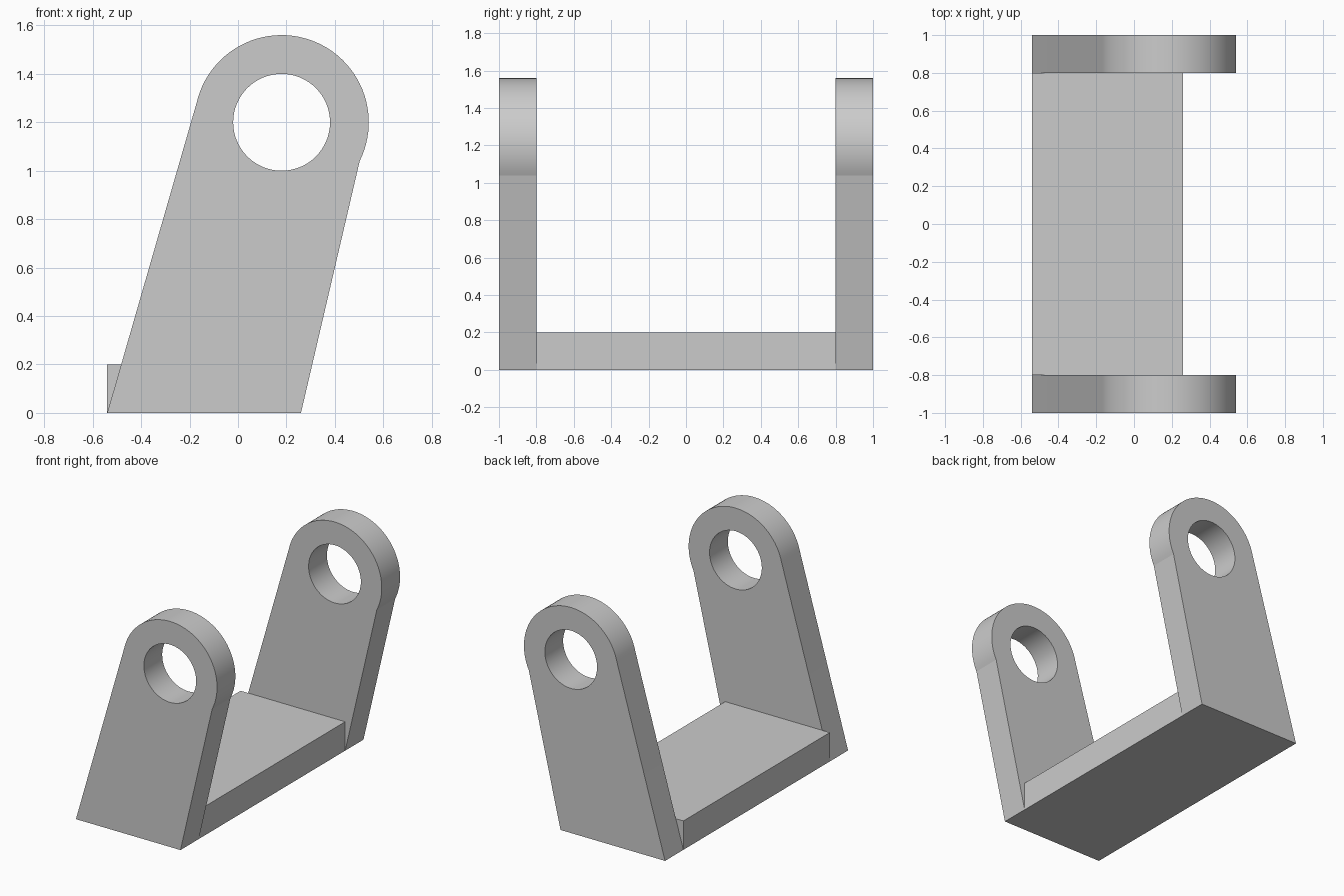
import bpy, bmesh
from math import cos, sin, radians
from mathutils import Matrix

if "Cube" in bpy.data.objects:
    bpy.data.objects.remove(bpy.data.objects["Cube"])

CX, CZ, OUTER_R, HOLE_R = 0.18, 1.2, 0.36, 0.2


def arc(radius, start, end, steps):
    """Points on an arc around the pivot, angles in degrees, ends included."""
    angles = [radians(start + (end - start) * i / steps) for i in range(steps + 1)]
    return [(CX + radius * cos(a), CZ + radius * sin(a)) for a in angles]


def add_object(name, bm):
    bmesh.ops.recalc_face_normals(bm, faces=bm.faces)
    mesh = bpy.data.meshes.new(name)
    bm.to_mesh(mesh)
    bm.free()
    obj = bpy.data.objects.new(name, mesh)
    bpy.context.collection.objects.link(obj)
    return obj


# Leaning side plate: rounded top with a pivot hole
outline = [(-0.54, 0), (0.26, 0)] + arc(OUTER_R, -26.4, 167.2, 48)
hole = arc(HOLE_R, 0, 360, 64)[:-1]
bm = bmesh.new()
for loop in (outline, hole):
    verts = [bm.verts.new((x, -1, z)) for x, z in loop]
    for i, v in enumerate(verts):
        bm.edges.new((verts[i - 1], v))
bmesh.ops.triangle_fill(bm, edges=bm.edges[:], use_beauty=True)
extruded = bmesh.ops.extrude_face_region(bm, geom=bm.faces[:], use_keep_orig=True)
bmesh.ops.translate(bm, vec=(0, 0.2, 0),
                    verts=[g for g in extruded["geom"] if isinstance(g, bmesh.types.BMVert)])
plates = add_object("side_plates", bm)

# Smooth the curved rims, then mirror the plate to the other side
bpy.context.view_layer.objects.active = plates
plates.select_set(True)
bpy.ops.object.shade_smooth_by_angle(angle=radians(10))
mirror = plates.modifiers.new("mirror", 'MIRROR')
mirror.use_axis = (False, True, False)

# Base slab between the plates
bm = bmesh.new()
bmesh.ops.create_cube(bm, size=1, matrix=Matrix.Translation((-0.14, 0, 0.1))
                      @ Matrix.Diagonal((0.8, 1.6, 0.2, 1)))
add_object("base_slab", bm)
